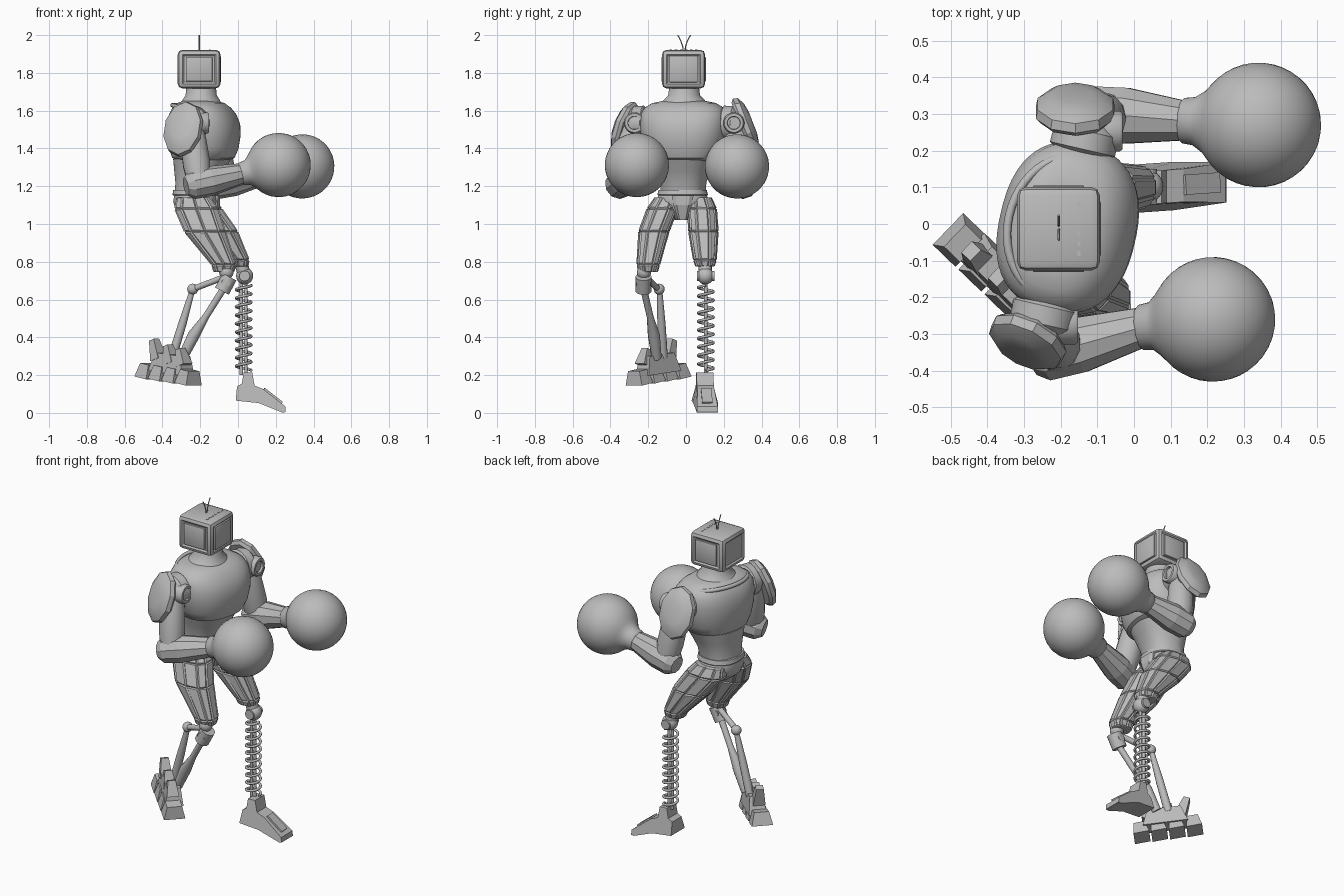
import bpy, bmesh, math
from mathutils import Vector, Matrix

if "Cube" in bpy.data.objects:
    bpy.data.objects.remove(bpy.data.objects["Cube"])

grey = bpy.data.materials.new("mid grey")
grey.use_nodes = True
grey.diffuse_color = (0.5, 0.5, 0.5, 1)
grey.node_tree.nodes["Principled BSDF"].inputs["Base Color"].default_value = (0.5, 0.5, 0.5, 1)


def finish(name, bm, smooth=0):
    """Turn a bmesh into an object; smooth is the sharp-edge angle in degrees."""
    bmesh.ops.recalc_face_normals(bm, faces=bm.faces)
    mesh = bpy.data.meshes.new(name)
    bm.to_mesh(mesh)
    bm.free()
    obj = bpy.data.objects.new(name, mesh)
    bpy.context.collection.objects.link(obj)
    mesh.materials.append(grey)
    if smooth:
        bpy.ops.object.select_all(action="DESELECT")
        obj.select_set(True)
        bpy.context.view_layer.objects.active = obj
        bpy.ops.object.shade_smooth_by_angle(angle=math.radians(smooth))
    return obj


def skin(bm, rings):
    """Bridge rings of points and cap both ends."""
    rows = [[bm.verts.new(p) for p in ring] for ring in rings]
    n = len(rows[0])
    quads = []
    for lo, hi in zip(rows, rows[1:]):
        for i in range(n):
            j = (i + 1) % n
            quads.append(bm.faces.new((lo[i], lo[j], hi[j], hi[i])))
    bm.faces.new(rows[0])
    bm.faces.new(rows[-1])
    return quads


def panel(bm, faces, width, depth):
    bmesh.ops.recalc_face_normals(bm, faces=bm.faces)
    bmesh.ops.inset_individual(bm, faces=faces, thickness=width, depth=depth)


def loft(name, sections, n=48, power=2.0, yaw=0, smooth=40, panels=False):
    """Stack of horizontal rounded sections (x, y, z, half depth, half width)."""
    rings = []
    turn = Matrix.Rotation(math.radians(yaw), 3, "Z")
    for x, y, z, a, b in sections:
        ring = []
        for i in range(n):
            t = math.tau * (i + 0.5) / n
            c, s = math.cos(t), math.sin(t)
            p = Vector((a * math.copysign(abs(c) ** (2 / power), c),
                        b * math.copysign(abs(s) ** (2 / power), s), 0))
            ring.append(turn @ p + Vector((x, y, z)))
        rings.append(ring)
    bm = bmesh.new()
    quads = skin(bm, rings)
    if panels:
        panel(bm, quads, 0.008, 0.007)
    return finish(name, bm, smooth)


def tube(name, pts, radii, n=24, tall=1.0, smooth=40):
    """Round sections along a path, optionally stretched upwards."""
    pts = [Vector(p) for p in pts]
    w = (pts[-1] - pts[0]).normalized()
    u = w.cross(Vector((0, 0, 1)))
    u = u.normalized() if u.length > 0.05 else Vector((1, 0, 0))
    v = u.cross(w)
    rings = [[p + r * (math.cos(math.tau * (i + 0.5) / n) * u
                       + tall * math.sin(math.tau * (i + 0.5) / n) * v)
              for i in range(n)] for p, r in zip(pts, radii)]
    bm = bmesh.new()
    skin(bm, rings)
    return finish(name, bm, smooth)


def rod(name, a, b, r, n=16):
    return tube(name, [a, b], [r, r], n)


def block(name, loc, size, yaw=0, pitch=0, bevel=0.0, taper=1.0, inset=0):
    bm = bmesh.new()
    bmesh.ops.create_cube(bm, size=1)
    for v in bm.verts:
        k = taper if v.co.z > 0 else 1
        v.co = Vector((v.co.x * size[0] * k, v.co.y * size[1] * k, v.co.z * size[2]))
    if bevel:
        bmesh.ops.bevel(bm, geom=bm.edges[:], offset=bevel, segments=2, affect="EDGES", profile=0.5)
    if inset:
        bm.normal_update()
        big = sorted(bm.faces, key=lambda f: -f.calc_area())[:6]
        panel(bm, [f for f in big if abs(f.normal.z) < 0.5], 0.012, inset)
    bm.transform(Matrix.Translation(loc) @ Matrix.Rotation(math.radians(yaw), 4, "Z")
                 @ Matrix.Rotation(math.radians(pitch), 4, "Y"))
    return finish(name, bm, 30 if bevel else 0)


def ball(name, loc, r):
    bm = bmesh.new()
    bmesh.ops.create_uvsphere(bm, u_segments=24, v_segments=14, radius=r)
    bm.transform(Matrix.Translation(loc))
    return finish(name, bm, 60)


def wire(name, pts, r, cyclic=False):
    curve = bpy.data.curves.new(name, "CURVE")
    curve.dimensions = "3D"
    curve.bevel_depth, curve.bevel_resolution, curve.use_fill_caps = r, 2, True
    line = curve.splines.new("POLY")
    line.points.add(len(pts) - 1)
    for q, p in zip(line.points, pts):
        q.co = (*p, 1)
    line.use_cyclic_u = cyclic
    obj = bpy.data.objects.new(name, curve)
    bpy.context.collection.objects.link(obj)
    curve.materials.append(grey)


# Box head with framed sides, top slots and two antennae
block("head", (-0.206, -0.013, 1.82), (0.226, 0.228, 0.204), bevel=0.024, inset=-0.008)
block("screen", (-0.098, -0.013, 1.82), (0.015, 0.15, 0.14), bevel=0.004)
for i in range(6):
    block("head_slot", (-0.15, -0.08 + i * 0.027, 1.922), (0.008, 0.014, 0.004))
for s in (-1, 1):
    wire("antenna", [(-0.205, -0.01 + s * (0.004 + 0.03 * t * t), 1.91 + 0.09 * t)
                     for t in (0, 0.35, 0.7, 1)], 0.003)
    block("head_side_panel", (-0.206, -0.013 + s * 0.111, 1.82), (0.14, 0.014, 0.13), bevel=0.004)

# Torso, turned so that the left shoulder leads
TURN = -13
loft("neck", [(-0.2, -0.01, 1.62, 0.12, 0.14), (-0.195, -0.01, 1.655, 0.1, 0.11),
              (-0.195, -0.01, 1.68, 0.083, 0.085), (-0.195, -0.01, 1.73, 0.078, 0.078)])
loft("chest", [(-0.185, -0.01, 1.335, 0.13, 0.155), (-0.183, -0.01, 1.35, 0.16, 0.185),
               (-0.181, -0.01, 1.40, 0.178, 0.21), (-0.18, -0.01, 1.47, 0.187, 0.228),
               (-0.182, -0.01, 1.53, 0.186, 0.233), (-0.187, -0.01, 1.58, 0.17, 0.23),
               (-0.192, -0.01, 1.615, 0.147, 0.21), (-0.197, -0.01, 1.64, 0.12, 0.17),
               (-0.2, -0.01, 1.65, 0.09, 0.12)], power=2.4, yaw=TURN)
loft("abdomen", [(-0.225, -0.015, 1.165, 0.108, 0.118), (-0.217, -0.015, 1.22, 0.112, 0.122),
                 (-0.205, -0.012, 1.28, 0.13, 0.14), (-0.19, -0.01, 1.345, 0.15, 0.165)],
     power=2.3, yaw=TURN)
turn = Matrix.Rotation(math.radians(TURN), 3, "Z")
ring = []
for i in range(48):
    c, s = math.cos(math.tau * i / 48), math.sin(math.tau * i / 48)
    ring.append(Vector((-0.189, -0.01, 1.605 - 0.025 * c)) + turn @ Vector((0.155 * c, 0.195 * s, 0)))
wire("yoke_trim", ring, 0.012, True)

# Hips
loft("belt", [(-0.225, -0.018, 1.15, 0.118, 0.13), (-0.225, -0.018, 1.155, 0.122, 0.134),
              (-0.225, -0.018, 1.18, 0.118, 0.128)], power=2.3)
loft("pelvis", [(-0.22, -0.018, 1.02, 0.05, 0.04), (-0.225, -0.018, 1.07, 0.105, 0.1),
                (-0.226, -0.018, 1.12, 0.118, 0.14), (-0.225, -0.018, 1.155, 0.112, 0.128)],
     n=24, power=2.3)
loft("groin_plate", [(-0.15, -0.018, 1.02, 0.03, 0.025), (-0.13, -0.018, 1.10, 0.035, 0.05),
                     (-0.125, -0.018, 1.15, 0.03, 0.06)], n=8, power=4, smooth=0)

# Arms: side, elbow, wrist, glove centre, shoulder plate centre and facing
arms = [("right", -1, (-0.205, -0.345, 1.215), (0.02, -0.282, 1.265), (0.215, -0.26, 1.312),
         (-0.28, -0.3, 1.495), (-0.42, -0.82, 0.3)),
        ("left", 1, (-0.08, 0.3, 1.215), (0.135, 0.282, 1.262), (0.34, 0.27, 1.305),
         (-0.16, 0.29, 1.515), (0, 0.92, 0.36))]
for side, s, elbow, wrist, glove, plate, facing in arms:
    elbow, wrist, glove, plate = map(Vector, (elbow, wrist, glove, plate))
    facing = Vector(facing).normalized()
    out = turn @ Vector((0, s, 0))
    hub = Vector((-0.19, -0.01, 1.535))
    shoulder = hub + out * 0.27
    tube(side + "_shoulder_joint", [hub + out * d for d in (0.16, 0.21, 0.22, 0.27, 0.29)],
         [0.075, 0.078, 0.092, 0.09, 0.07])
    front = Vector((1, 0, 0))
    tube(side + "_shoulder_disc", [shoulder + front * d for d in (0.04, 0.09, 0.098, 0.098, 0.085)],
         [0.056, 0.056, 0.05, 0.035, 0.033])
    tube(side + "_upper_arm", [shoulder + (elbow - shoulder) * t for t in (0, 0.3, 0.7, 1.0)],
         [0.06, 0.072, 0.074, 0.062], n=12)
    along = (wrist - elbow).normalized()
    tube(side + "_forearm", [elbow - along * 0.075, elbow - along * 0.04, elbow + along * 0.06, wrist],
         [0.05, 0.076, 0.08, 0.057], n=10, smooth=0)
    # Shoulder plate: a shallow stretched dome
    tube(side + "_shoulder_plate", [plate + facing * d for d in (0, 0.015, 0.04, 0.06, 0.068)],
         [0.1, 0.113, 0.108, 0.08, 0.045], n=10, tall=1.36, smooth=25)
    # Ball glove with a flared cuff
    axis = (glove - wrist).normalized()
    reach = (glove - wrist).length
    steps = [(-reach - 0.012, 0.05), (-reach, 0.062), (-reach + 0.03, 0.066), (-0.15, 0.086)]
    for i in range(17):
        a = math.radians(37 + i * 142.5 / 16)
        steps.append((-0.17 * math.cos(a), 0.17 * math.sin(a)))
    tube(side + "_glove", [glove + axis * d for d, r in steps], [r for d, r in steps], n=40, smooth=60)

# Armoured thighs
loft("right_thigh", [(-0.075, -0.2, 0.745, 0.05, 0.045), (-0.075, -0.2, 0.785, 0.062, 0.057),
                     (-0.175, -0.17, 0.96, 0.108, 0.077), (-0.22, -0.125, 1.08, 0.115, 0.078),
                     (-0.235, -0.1, 1.14, 0.085, 0.06)], n=10, power=2.6, smooth=0, panels=True)
loft("left_thigh", [(0.0, 0.1, 0.775, 0.05, 0.045), (-0.005, 0.1, 0.81, 0.062, 0.057),
                    (-0.11, 0.092, 0.96, 0.108, 0.075), (-0.2, 0.085, 1.08, 0.115, 0.073),
                    (-0.225, 0.075, 1.14, 0.085, 0.055)], n=10, power=2.6, smooth=0, panels=True)

# Left leg: knee, coil spring on a post, wedge foot
ball("left_knee", (0.035, 0.103, 0.725), 0.045)
rod("left_knee_pin", (0.035, 0.058, 0.725), (0.035, 0.15, 0.725), 0.028)
rod("left_knee_socket", (0.015, 0.1, 0.8), (0.03, 0.103, 0.74), 0.035)
for dx in (-0.012, 0.012):
    rod("spring_post", (0.03 + dx, 0.105, 0.2), (0.03 + dx, 0.105, 0.7), 0.009)
COILS, STEP = 10, 20
wire("leg_spring", [(0.03 + 0.04 * math.cos(math.tau * i / STEP), 0.105 + 0.04 * math.sin(math.tau * i / STEP),
                     0.225 + 0.45 * i / (COILS * STEP)) for i in range(COILS * STEP + 1)], 0.0075)
outline = [(-0.012, 0.065), (-0.005, 0.14), (0.02, 0.155), (0.03, 0.215), (0.075, 0.215),
           (0.088, 0.145), (0.135, 0.125), (0.25, 0.035), (0.252, 0.004), (0.235, 0.002), (0.11, 0.052)]
bm = bmesh.new()
rows = []
for s in (-1, 1):
    rows.append([(x, 0.103 + 0.07 * (x - 0.1) + s * (0.066 if z < 0.1 and x < 0.2 else
                  0.055 if x > 0.2 else 0.045), z) for x, z in outline])
skin(bm, rows)
finish("left_foot", bm)
block("left_instep_plate", (0.185, 0.11, 0.09), (0.12, 0.055, 0.012), yaw=4, pitch=38)

# Right leg: linked struts
ball("right_knee", (-0.062, -0.222, 0.745), 0.038)
rod("right_knee_barrel", (-0.045, -0.225, 0.72), (-0.085, -0.225, 0.645), 0.042)
rod("right_knee_pin", (-0.065, -0.265, 0.69), (-0.065, -0.185, 0.69), 0.022)
rod("right_link", (-0.07, -0.215, 0.72), (-0.24, -0.145, 0.655), 0.016)
ball("right_link_joint", (-0.24, -0.142, 0.655), 0.029)
tube("right_rear_strut", [(-0.24, -0.14, 0.655), (-0.295, -0.13, 0.47), (-0.35, -0.12, 0.29)],
     [0.014, 0.022, 0.024], n=12)
tube("right_front_strut", [(-0.075, -0.225, 0.66), (-0.17, -0.19, 0.51), (-0.235, -0.17, 0.41),
                           (-0.295, -0.155, 0.29)], [0.018, 0.018, 0.032, 0.026], n=12)

# Right foot: clawed, raised off the ground and turned outwards
block("right_foot_body", (-0.35, -0.15, 0.26), (0.25, 0.1, 0.1), yaw=-44, pitch=6, taper=0.75)
for i in range(4):
    t = -0.155 + i * 0.098
    block("right_toe", (-0.36 + 0.72 * t, -0.155 - 0.69 * t, 0.222 - 0.011 * i),
          (0.088, 0.12, 0.075), yaw=-44, pitch=10, taper=0.7)
for t, z, h in ((-0.1, 0.335, 0.11), (0.0, 0.31, 0.1), (0.09, 0.295, 0.09)):
    block("right_foot_fin", (-0.36 + 0.72 * t, -0.155 - 0.69 * t, z), (0.06, 0.07, h),
          yaw=-44, pitch=-18, taper=0.6)
